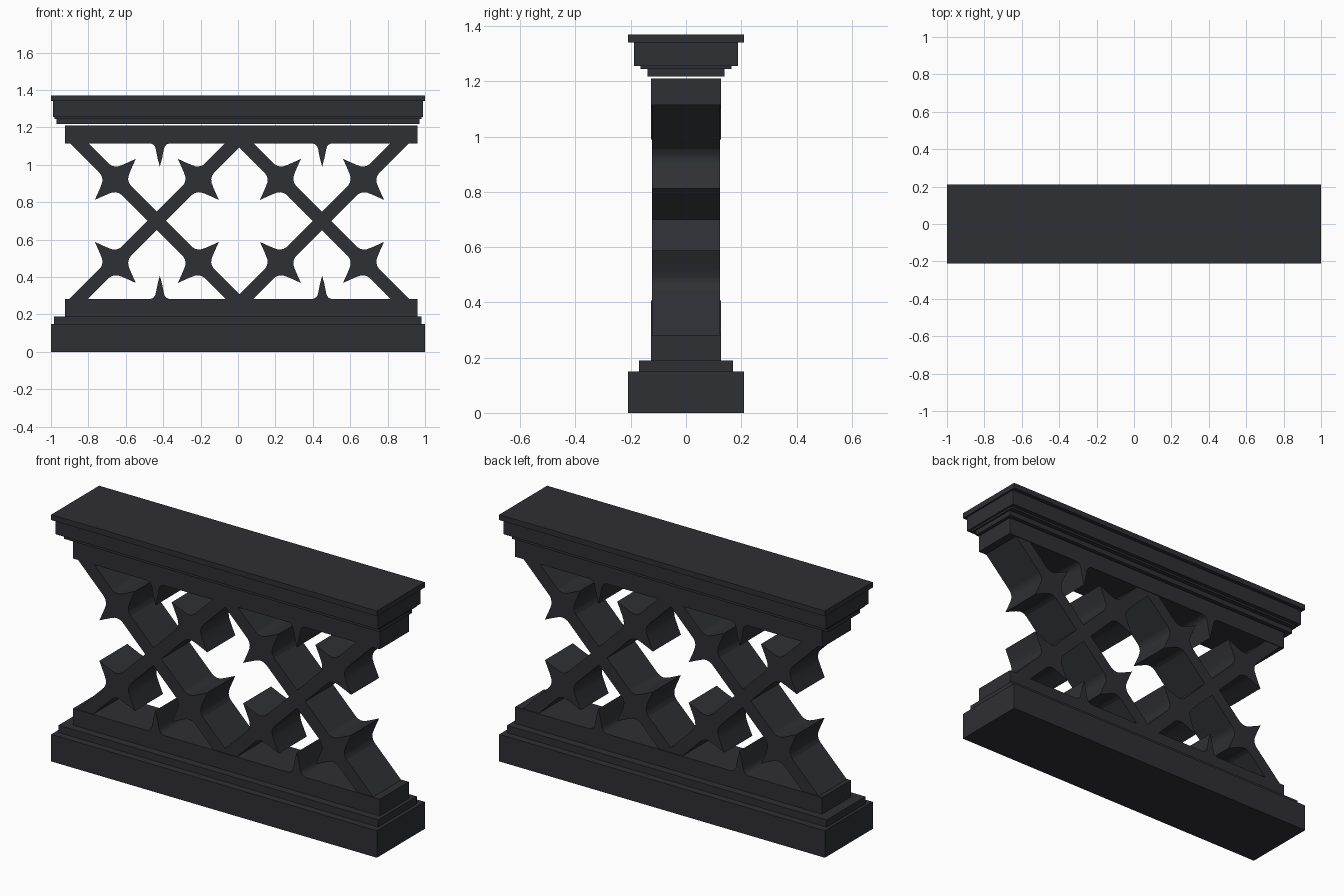
import bpy, bmesh
from math import radians
from mathutils import Matrix, Vector

if "Cube" in bpy.data.objects:
    bpy.data.objects.remove(bpy.data.objects["Cube"])

stone = bpy.data.materials.new("dark_stone")
stone.diffuse_color = (0.028, 0.029, 0.035, 1)
stone.use_nodes = True
stone.node_tree.nodes["Principled BSDF"].inputs["Base Color"].default_value = stone.diffuse_color


def finish(name, bm):
    bmesh.ops.recalc_face_normals(bm, faces=bm.faces)
    me = bpy.data.meshes.new(name)
    bm.to_mesh(me)
    bm.free()
    ob = bpy.data.objects.new(name, me)
    me.materials.append(stone)
    bpy.context.collection.objects.link(ob)
    return ob


def slab(name, x0, x1, hy, z0, z1):
    bm = bmesh.new()
    m = Matrix.Translation(((x0 + x1) / 2, 0, (z0 + z1) / 2)) @ Matrix.Diagonal((x1 - x0, 2 * hy, z1 - z0, 1))
    bmesh.ops.create_cube(bm, size=1, matrix=m)
    return finish(name, bm)


def prism(name, pts, hy, cx, cz, angle):
    """Extrude an x-z outline through the depth, turned about y."""
    bm = bmesh.new()
    m = Matrix.Translation((cx, 0, cz)) @ Matrix.Rotation(radians(-angle), 4, 'Y')
    f = bm.faces.new([bm.verts.new(m @ Vector((x, -hy, z))) for x, z in pts])
    ext = bmesh.ops.extrude_face_region(bm, geom=[f])
    vs = [v for v in ext["geom"] if isinstance(v, bmesh.types.BMVert)]
    bmesh.ops.translate(bm, verts=vs, vec=(0, 2 * hy, 0))
    ob = finish(name, bm)
    for p in ob.data.polygons:
        p.use_smooth = abs(p.normal.y) < 0.5
    bpy.context.view_layer.objects.active = ob
    ob.select_set(True)
    bpy.ops.object.shade_smooth_by_angle(angle=radians(32))
    ob.select_set(False)
    return ob


def cusp(half):
    """Mirror one flank of a pointed cusp."""
    return half + [(-x, z) for x, z in reversed(half[:-1])]


# stepped plinth
slab("plinth", -1, 1, 0.21, 0, 0.15)
slab("plinth_step", -0.983, 0.98, 0.17, 0.15, 0.19)

# rails above and below the lattice
slab("lower_rail", -0.925, 0.96, 0.127, 0.19, 0.282)
slab("upper_rail", -0.925, 0.96, 0.127, 1.115, 1.21)

# stepped coping
slab("coping_bed", -0.97, 0.97, 0.14, 1.217, 1.245)
slab("coping_fillet", -0.98, 0.98, 0.165, 1.245, 1.256)
slab("coping_body", -0.99, 0.99, 0.188, 1.256, 1.34)
slab("coping_top", -1, 1, 0.21, 1.34, 1.37)

# crossed bars with cusps on each arm
bar_cusp = cusp([(0.085, 0.0), (0.085, 0.034), (0.064, 0.039), (0.049, 0.048),
                 (0.038, 0.061), (0.028, 0.082), (0.015, 0.115), (0.0, 0.155)])
L, w, d = 0.636, 0.035, 0.123
bar = [(-L, -w), (L, -w), (L, w), (-L, w)]
for cx in (-0.434, 0.449):
    for a in (45, -45):
        prism("lattice_bar", bar, d, cx, 0.70, a)
    for sx in (-1, 1):
        for sz in (-1, 1):
            a = 45 * sx * sz
            for turn in (0, 180):
                prism("bar_cusp", bar_cusp, d, cx + 0.222 * sx, 0.70 + 0.222 * sz, a + turn)

# slim cusps on the rails
rail_cusp = cusp([(0.052, -0.02), (0.052, 0.0), (0.036, 0.006), (0.026, 0.017),
                  (0.021, 0.034), (0.012, 0.08), (0.0, 0.125)])
for cx in (-0.418, 0.45):
    prism("lower_rail_cusp", rail_cusp, 0.127, cx, 0.282, 0)
    prism("upper_rail_cusp", rail_cusp, 0.127, cx, 1.115, 180)
